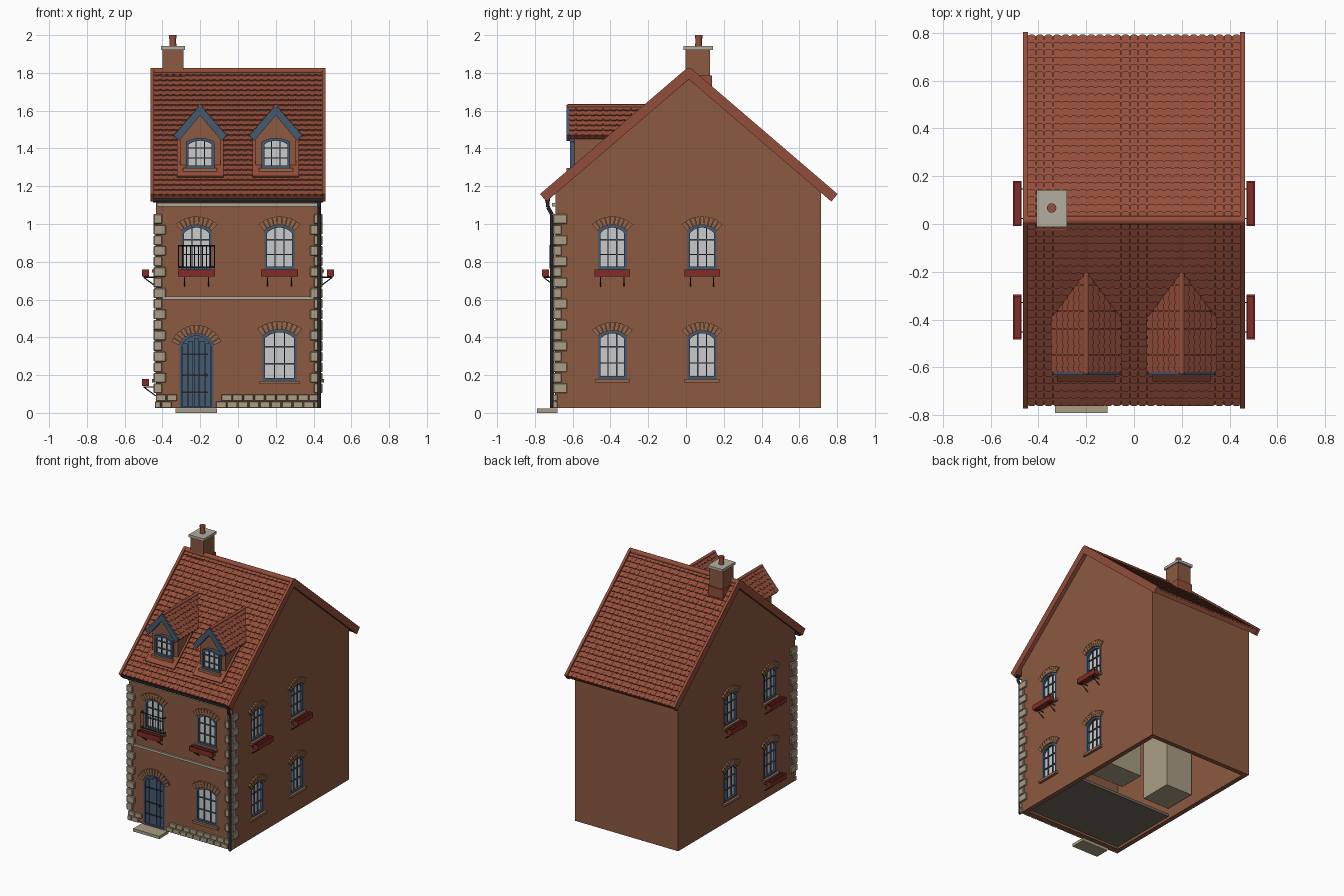
import bpy, bmesh
from math import radians, sin, cos, asin, atan2, hypot, pi
from mathutils import Matrix, Vector

if "Cube" in bpy.data.objects:
    bpy.data.objects.remove(bpy.data.objects["Cube"])

T = lambda x, y, z: Matrix.Translation((x, y, z))
RX = lambda a: Matrix.Rotation(a, 4, 'X')
RZ = lambda d: Matrix.Rotation(radians(d), 4, 'Z')
RY = lambda a: Matrix.Rotation(a, 4, 'Y')
I = Matrix()
WALL, ROOF, BRICK = (.26, .10, .052), (.29, .075, .042), (.30, .14, .07)
STONE, CREAM, BLUE = (.40, .34, .23), (.45, .42, .34), (.06, .10, .16)
GLASS, RED, IRON = (.55, .55, .57), (.22, .025, .02), (.02, .02, .022)
parts = {}


def P(name, color):
    if name not in parts:
        parts[name] = (bmesh.new(), color)
    return parts[name][0]


def prism(bm, pts, y0, y1, M=I):
    # outline in local x-z, extruded along local y
    a = [bm.verts.new(M @ Vector((x, y0, z))) for x, z in pts]
    b = [bm.verts.new(M @ Vector((x, y1, z))) for x, z in pts]
    bm.faces.new(a)
    bm.faces.new(b[::-1])
    for i in range(len(pts)):
        j = (i + 1) % len(pts)
        bm.faces.new((a[i], b[i], b[j], a[j]))


def box(bm, x0, x1, y0, y1, z0, z1, M=I):
    prism(bm, [(x0, z0), (x1, z0), (x1, z1), (x0, z1)], y0, y1, M)


def ring(bm, outer, inner, y0, y1, M):
    for i in range(len(outer)):
        j = (i + 1) % len(outer)
        prism(bm, [outer[i], outer[j], inner[j], inner[i]], y0, y1, M)


def tube(bm, pts, r, M=I, n=10, r2=None):
    for p, q in zip(pts, pts[1:]):
        p, q = M @ Vector(p), M @ Vector(q)
        R = (q - p).to_track_quat('Z', 'Y').to_matrix().to_4x4()
        bmesh.ops.create_cone(bm, cap_ends=True, segments=n, radius1=r, radius2=r2 or r,
                              depth=(q - p).length, matrix=Matrix.Translation((p + q) / 2) @ R)


def arch(x, hw, z0, z1, rise, inset=0):
    # opening outline with a curved head
    hw, z0, z1 = hw - inset, z0 + inset, z1 - inset
    R = (hw * hw + rise * rise) / (2 * rise)
    a = pi / 2 if rise >= hw else asin(hw / R)
    top = [(x + R * sin(a - a * i / 5), z1 - R + R * cos(a - a * i / 5)) for i in range(11)]
    return [(x - hw, z0), (x + hw, z0)] + top


def brick_arch(M, x, hw, z1, rise, n):
    R = (hw * hw + rise * rise) / (2 * rise)
    a = asin(hw / R) * 1.02
    w = 2 * a * R / n * .46
    for i in range(n):
        t = -a + (i + .5) * 2 * a / n
        prism(P('brick_arches', BRICK), [(-w, R), (w, R), (w * 1.3, R + .045), (-w * 1.3, R + .045)],
              -.012, .01, M @ T(x, 0, z1 - R) @ RY(t))


def window(M, x, hw, z0, z1, rise=.03, kind='sill', cut=True):
    out = arch(x, hw, z0, z1, rise)
    if cut:
        prism(P('cutter', WALL), out, -.03, .025, M)
        brick_arch(M, x, hw, z1, rise, 9)
    prism(P('window_glass', GLASS), arch(x, hw, z0, z1, rise, .005), .015, .024, M)
    ring(P('window_frames', BLUE), out, arch(x, hw, z0, z1, rise, .014), -.002, .022, M)
    bars = P('window_bars', BLUE)
    for k in (-1, 1):
        box(bars, x + k * hw * .3 - .003, x + k * hw * .3 + .003, .006, .018, z0 + .01, z1 - .012, M)
    for k in (1, 2):
        z = z0 + (z1 - z0) * k / 3
        box(bars, x - hw + .01, x + hw - .01, .006, .018, z - .003, z + .003, M)
    box(P('window_sills', BRICK), x - hw - .015, x + hw + .015, -.02, .01, z0 - .018, z0, M)
    if kind == 'box':
        # open flower trough on iron brackets
        b, h = P('flower_boxes', RED), hw + .013
        box(b, x - h, x + h, -.072, -.035, z0 - .038, z0 - .028, M)
        box(b, x - h, x + h, -.072, -.066, z0 - .028, z0, M)
        box(b, x - h, x + h, -.041, -.035, z0 - .028, z0, M)
        for k in (-1, 1):
            box(b, x + k * h - .004, x + k * h + .004, -.072, -.035, z0 - .038, z0, M)
            tube(P('box_brackets', IRON), [(x + k * hw * .8, 0, z0 - .09), (x + k * hw * .8, -.065, z0 - .042),
                                           (x + k * hw * .8, 0, z0 - .042)], .003, M, 6)


def tiles(M, x0, x1, length, rows):
    n = round((x1 - x0) / .036)
    w, d = (x1 - x0) / n, length / rows
    for r in range(rows):
        for i in range(n):
            h = w * .49
            prism(P('roof_tiles', ROOF), [(-h, .004), (-h * .5, -.003), (h * .5, -.003), (h, .004), (h, d * 1.2), (-h, d * 1.2)],
                  -.009, .001, M @ T(x0 + w * (i + .5), 0, r * d) @ RX(-.18))


# house walls, hollow from below
FRONT, RIGHT, LEFT = T(0, -.69, 0), T(.435, 0, 0) @ RZ(90), T(-.435, 0, 0) @ RZ(-90)
prism(P('house_walls', WALL), [(-.69, .025), (.715, .025), (.715, 1.175), (.015, 1.775), (-.69, 1.171)], -.435, .435, RZ(90))
box(P('cutter', WALL), -.4, .4, -.65, .68, -.05, 1.05)
box(P('interior_floor', (.16, .14, .11)), -.395, .395, -.648, -.1, .04, .06)
box(P('interior_blocks', STONE), -.39, -.17, -.1, .15, .1, .6)
box(P('interior_blocks', STONE), .02, .3, -.1, .1, .12, .6)

# windows
window(FRONT, .22, .09, .17, .44)
window(FRONT, .22, .08, .76, .995, kind='box')
window(FRONT, -.22, .08, .76, .995, kind='box')
for M, s in ((RIGHT, 1), (LEFT, -1)):
    for y in (-.39, .085):
        window(M, s * y, .077, .76, .995, kind='box')
        window(M, s * y, .077, .18, .435, kind='box' if s < 0 and y < 0 else 'sill')

# balcony railing
rail = P('balcony_railing', IRON)
for z in (.77, .885):
    tube(rail, [(-.315, 0, z), (-.315, -.03, z), (-.125, -.03, z), (-.125, 0, z)], .004, FRONT, 6)
for i in range(10):
    x = -.315 + .19 * i / 9
    tube(rail, [(x, -.03, .765), (x, -.03, .885)], .0028, FRONT, 6)

# arched front door
DX = -.22
prism(P('cutter', WALL), arch(DX, .09, .03, .42, .06), -.03, .025, FRONT)
brick_arch(FRONT, DX, .09, .42, .06, 13)
ring(P('door_frame', BLUE), arch(DX, .09, .025, .42, .06), arch(DX, .09, .025, .42, .06, .012), -.004, .022, FRONT)
prism(P('door_panel', BLUE), arch(DX, .085, .025, .415, .06), .012, .024, FRONT)
for i in range(5):
    x = DX - .062 + i * .031
    box(P('door_planks', BLUE), x - .0135, x + .0135, .004, .014, .035, .395 - abs(i - 2) * .014, FRONT)
for z in (.11, .2, .31):
    box(P('door_straps', IRON), DX - .075, DX + .06, 0, .01, z - .004, z + .004, FRONT)
tube(P('door_handle', IRON), [(DX + .05, .008, .2), (DX + .05, -.015, .2)], .008, FRONT)
box(P('door_step', STONE), -.33, -.11, -.79, -.68, 0, .022)

# corner stones and plinth stones
st = P('corner_stones', STONE)
for i in range(17):
    z, w, d = .104 + i * .056, (.045, .065)[i % 2], (.075, .045)[i % 2]
    for s in (-1, 1):
        a, b = sorted((s * .447, s * (.447 - w)))
        box(st, a, b, -.704, -.704 + d, z, z + .052)
for r in range(2):
    for i in range(-8, 8):
        x0, x1 = max(-.44, (i + .5 * r) * .058), min(.44, (i + 1 + .5 * r) * .058 - .004)
        if x1 > x0 and (x1 < -.31 or x0 > -.13):
            box(P('plinth_stones', STONE), x0, x1, -.703, -.68, .026 + r * .038, .06 + r * .038)
box(P('string_course', CREAM), -.4, .4, -.702, -.68, .6, .617)
box(P('cornice', CREAM), -.43, .43, -.71, -.68, 1.092, 1.112)

# gutter and downpipe
tube(P('gutter', IRON), [(-.45, -.733, 1.128), (.45, -.733, 1.128)], .014)
tube(P('downpipe', IRON), [(.43, -.733, 1.12), (.43, -.731, 1.09), (.43, -.71, 1.05), (.43, -.71, .025)], .01)

# main roof
prism(P('roof_slab', ROOF), [(-.755, 1.15), (-.737, 1.125), (.015, 1.765), (.767, 1.125), (.785, 1.15), (.015, 1.81)], -.455, .455, RZ(90))
A, L = atan2(.66, .77), hypot(.66, .77)
SLOPES = [T(0, .015, 0) @ RZ(d) @ T(0, -.77, 1.15) @ RX(A - pi / 2) for d in (0, 180)]
for M in SLOPES:
    tiles(M, -.447, .447, L, 25)
    for s in (-1, 1):
        box(P('verge_boards', ROOF), s * .454 - .01, s * .454 + .01, -.018, .034, -.008, L, M)
tube(P('ridge_tiles', ROOF), [(-.464, .015, 1.808), (.464, .015, 1.808)], .019)

# two dormers
B, DL = atan2(.16, .14), hypot(.16, .14)
for cx in (-.2, .2):
    C = T(cx, 0, 0)
    prism(P('dormer_walls', WALL), [(-.108, 1.22), (.108, 1.22), (.108, 1.48), (0, 1.6), (-.108, 1.48)], -.59, -.2, C)
    prism(P('dormer_roofs', ROOF), [(-.14, 1.465), (-.125, 1.45), (0, 1.593), (.125, 1.45), (.14, 1.465), (0, 1.625)], -.62, -.19, C)
    prism(P('dormer_bargeboards', BLUE), [(-.14, 1.47), (-.113, 1.44), (0, 1.575), (.113, 1.44), (.14, 1.47), (0, 1.63)], -.632, -.615, C)
    for d in (90, -90):
        M = T(cx, 0, 1.465) @ RZ(d) @ T(0, -.14, 0) @ RX(B - pi / 2)
        tiles(M, *((-.62, -.22) if d > 0 else (.22, .62)), DL, 6)
    tube(P('dormer_ridges', ROOF), [(cx, -.628, 1.622), (cx, -.19, 1.622)], .012)
    window(T(cx, -.612, 0), 0, .075, 1.297, 1.455, .02, cut=False)
    box(P('dormer_flashing', ROOF), cx - .122, cx + .122, -.016, .01, .14, .46, SLOPES[0])

# chimney
ch = P('chimney_stack', WALL)
box(ch, -.4, -.288, -.002, .128, 1.68, 1.922)
box(P('chimney_flashing', ROOF), -.408, -.28, -.025, .138, 1.68, 1.785)
box(P('chimney_cap', CREAM), -.407, -.28, -.012, .142, 1.922, 1.942)
pot = P('chimney_pot', ROOF)
tube(pot, [(-.345, .067, 1.94), (-.345, .067, 1.99)], .019, r2=.016, n=12)
tube(pot, [(-.345, .067, 1.982), (-.345, .067, 2.0)], .02, n=12)

# make objects
objs, mats = {}, {}
for name, (bm, color) in parts.items():
    bmesh.ops.recalc_face_normals(bm, faces=bm.faces)
    me = bpy.data.meshes.new(name)
    bm.to_mesh(me)
    bm.free()
    if color not in mats:
        mats[color] = bpy.data.materials.new('colour_%d' % len(mats))
        mats[color].diffuse_color = (*color, 1)
    me.materials.append(mats[color])
    objs[name] = bpy.data.objects.new(name, me)
    bpy.context.collection.objects.link(objs[name])

# cut openings, then soften stones
cut, walls = objs.pop('cutter'), objs['house_walls']
cut.hide_render = True
m = walls.modifiers.new('openings', 'BOOLEAN')
m.operation, m.solver, m.object = 'DIFFERENCE', 'EXACT', cut
bpy.context.view_layer.objects.active = walls
bpy.ops.object.modifier_apply(modifier='openings')
bpy.data.objects.remove(cut)
for n in ('corner_stones', 'plinth_stones'):
    b = objs[n].modifiers.new('soft_edges', 'BEVEL')
    b.width, b.segments = .004, 1
for n in ('gutter', 'downpipe', 'ridge_tiles', 'dormer_ridges', 'chimney_pot', 'balcony_railing', 'door_handle'):
    objs[n].select_set(True)
bpy.context.view_layer.objects.active = objs['gutter']
bpy.ops.object.shade_smooth_by_angle(angle=radians(40))

for m in bpy.data.materials:
    if m.users and not m.is_grease_pencil:
        m.use_nodes = True
        m.node_tree.nodes["Principled BSDF"].inputs["Base Color"].default_value = m.diffuse_color
